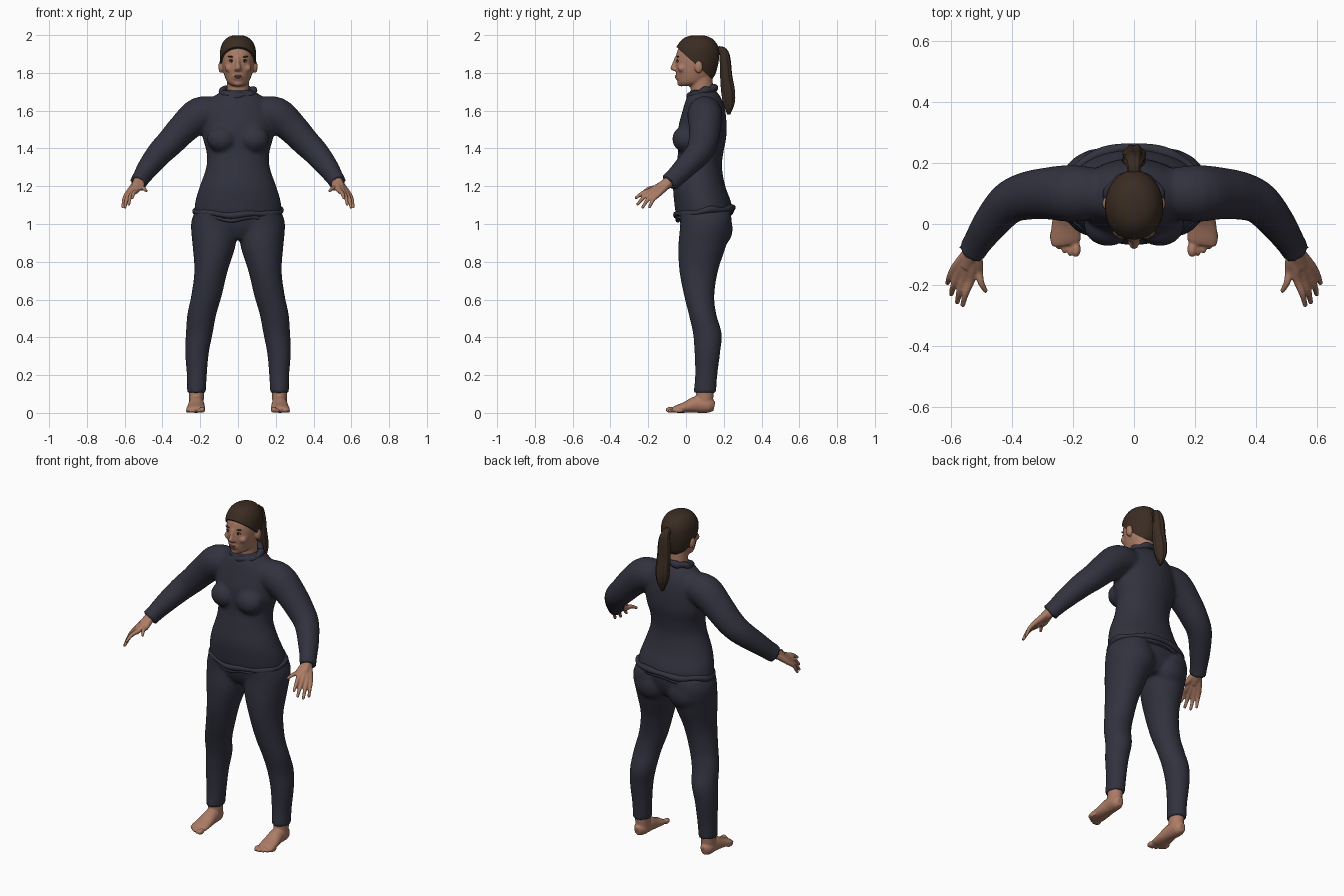
import bpy, bmesh, math
from mathutils import Vector, Matrix

if "Cube" in bpy.data.objects:
    bpy.data.objects.remove(bpy.data.objects["Cube"])


def material(name, r, g, b):
    m = bpy.data.materials.new(name)
    m.use_nodes = True
    m.diffuse_color = (r, g, b, 1)
    m.node_tree.nodes["Principled BSDF"].inputs["Base Color"].default_value = (r, g, b, 1)
    return m


navy = material("navy cloth", .032, .032, .05)
skin = material("skin", .41, .2, .13)
brown = material("dark brown hair", .042, .025, .016)
lip = material("lips", .27, .1, .075)
white = material("eye white", .42, .36, .32)
dark = material("iris", .02, .012, .01)


def smooth_rings(rings, steps):
    """Catmull-Rom interpolation of (x, y, z, rx, ry) rings."""
    pts = [Vector(r) for r in rings]
    pts = [pts[0] * 2 - pts[1]] + pts + [pts[-1] * 2 - pts[-2]]
    out = []
    for a, b, c, d in zip(pts, pts[1:], pts[2:], pts[3:]):
        for i in range(steps):
            t = i / steps
            out.append((b * 2 + (c - a) * t + (a * 2 - b * 5 + c * 4 - d) * t * t
                        + (b * 3 - a - c * 3 + d) * t ** 3) / 2)
    return out + [pts[-2]]


def loft(bm, rings, flat=False, sides=32, steps=4, ridge=0.0):
    """Closed tube through elliptical rings; flat keeps every ring level."""
    rings = smooth_rings(rings, steps)
    loops = []
    for i, r in enumerate(rings):
        t = Vector((0, 0, 1))
        if not flat:
            before, after = rings[max(i - 1, 0)], rings[min(i + 1, len(rings) - 1)]
            t = Vector((after - before)[:3]).normalized()
        a = (Vector((1, 0, 0)) - t * t.x).normalized()
        b = t.cross(a)
        loop = []
        for k in range(sides):
            w = math.tau * k / sides
            s = 1 + ridge * math.cos(8 * w + i * .15)
            loop.append(bm.verts.new(Vector(r[:3]) + (a * r[3] * math.cos(w) + b * r[4] * math.sin(w)) * s))
        loops.append(loop)
    for p, q in zip(loops, loops[1:]):
        for k in range(sides):
            n = (k + 1) % sides
            bm.faces.new((p[k], p[n], q[n], q[k]))
    bm.faces.new(loops[0][::-1])
    bm.faces.new(loops[-1])


def ball(bm, loc, size, turn=0.0):
    m = Matrix.Translation(loc) @ Matrix.Rotation(turn, 4, 'Y') @ Matrix.Diagonal((*size, 1))
    bmesh.ops.create_uvsphere(bm, u_segments=20, v_segments=12, radius=1, matrix=m)


def mirror(bm):
    got = bmesh.ops.duplicate(bm, geom=bm.verts[:] + bm.edges[:] + bm.faces[:])
    for v in got["geom"]:
        if isinstance(v, bmesh.types.BMVert):
            v.co.x *= -1


def finish(name, bm, mat, voxel=0.0, side=1, relax=5):
    """Make the object; voxel above zero fuses its pieces into one skin."""
    for v in bm.verts:
        v.co.x *= side
    bmesh.ops.recalc_face_normals(bm, faces=bm.faces)
    me = bpy.data.meshes.new(name)
    bm.to_mesh(me)
    bm.free()
    ob = bpy.data.objects.new(name, me)
    bpy.context.collection.objects.link(ob)
    bpy.ops.object.select_all(action='DESELECT')
    ob.select_set(True)
    bpy.context.view_layer.objects.active = ob
    if voxel:
        mod = ob.modifiers.new("fuse", 'REMESH')
        mod.mode = 'VOXEL'
        mod.voxel_size = voxel
        mod = ob.modifiers.new("relax", 'SMOOTH')
        mod.factor = .5
        mod.iterations = relax
        bpy.ops.object.convert(target='MESH')
    ob.data.materials.clear()
    ob.data.materials.append(mat)
    bpy.ops.object.shade_smooth_by_angle(angle=math.radians(55))
    return ob


def roll(name, y, z, rx, ry, r, tilt, wave):
    """Rolled cloth edge running round the body."""
    cu = bpy.data.curves.new(name, 'CURVE')
    cu.dimensions = '3D'
    cu.bevel_depth = r
    cu.bevel_resolution = 3
    sp = cu.splines.new('POLY')
    n = 72
    sp.points.add(n - 1)
    for i, p in enumerate(sp.points):
        w = math.tau * i / n
        lift = tilt * math.sin(w) + wave * math.sin(5 * w + 1) + wave * math.sin(8 * w) / 2
        p.co = (rx * math.cos(w), y + ry * math.sin(w), z + lift, 1)
        p.radius = 1 + .15 * math.sin(7 * w)
    sp.use_cyclic_u = True
    ob = bpy.data.objects.new(name, cu)
    bpy.context.collection.objects.link(ob)
    bpy.ops.object.select_all(action='DESELECT')
    ob.select_set(True)
    bpy.context.view_layer.objects.active = ob
    bpy.ops.object.convert(target='MESH')
    ob = bpy.context.view_layer.objects.active
    ob.data.materials.clear()
    ob.data.materials.append(navy)
    bpy.ops.object.shade_smooth_by_angle(angle=math.radians(55))


# Sweater: sleeves and bust mirrored, then the trunk
bm = bmesh.new()
loft(bm, [(.1, .1, 1.59, .08, .08), (.2, .1, 1.58, .093, .093), (.285, .1, 1.51, .083, .085),
          (.36, .09, 1.43, .074, .078), (.415, .065, 1.375, .068, .07), (.475, -.005, 1.3, .057, .06),
          (.515, -.065, 1.24, .046, .052), (.53, -.09, 1.217, .047, .053)])
ball(bm, (.085, -.005, 1.45), (.08, .068, .07))
mirror(bm)
loft(bm, [(0, .098, 1.05, .232, .152), (0, .087, 1.12, .226, .15), (0, .07, 1.2, .202, .138),
          (0, .068, 1.3, .168, .122), (0, .078, 1.38, .166, .12), (0, .085, 1.45, .185, .127),
          (0, .088, 1.52, .19, .127), (0, .095, 1.6, .18, .113), (0, .095, 1.66, .145, .095),
          (0, .09, 1.71, .078, .066)], flat=True, sides=64)
finish("sweater", bm, navy, .011)
roll("sweater_hem", .1, 1.068, .226, .15, .016, .018, .004)
roll("sweater_lower_fold", .1, 1.045, .222, .145, .01, .018, .006)
roll("sweater_collar", .088, 1.7, .083, .066, .018, .022, .003)

# Trousers: legs and seat mirrored, then the pelvis
bm = bmesh.new()
loft(bm, [(.22, .1, .105, .05, .06), (.218, .107, .2, .053, .059), (.217, .113, .32, .063, .068),
          (.205, .113, .42, .071, .076), (.192, .088, .52, .077, .073), (.167, .07, .62, .081, .08),
          (.143, .067, .75, .088, .102), (.127, .085, .88, .113, .126), (.125, .105, 1, .124, .136),
          (.115, .1, 1.07, .113, .136)], flat=True)
ball(bm, (.11, .165, .975), (.105, .083, .1))
mirror(bm)
loft(bm, [(0, .1, .92, .07, .09), (0, .1, .97, .2, .12), (0, .1, 1.02, .238, .135),
          (0, .1, 1.07, .225, .14)], flat=True, sides=64)
finish("trousers", bm, navy, .011)

# Head with neck, nose, chin and ears
skull = [(0, -.002, 1.73, .028, .028), (0, .03, 1.747, .054, .073), (0, .045, 1.78, .07, .094),
         (0, .05, 1.82, .08, .105), (0, .055, 1.87, .086, .11), (0, .06, 1.92, .084, .105),
         (0, .062, 1.96, .066, .081), (0, .062, 1.981, .041, .052), (0, .062, 1.99, .014, .018)]
bm = bmesh.new()
ball(bm, (.09, .067, 1.832), (.014, .022, .034))
ball(bm, (.013, -.06, 1.818), (.009, .01, .008))
ball(bm, (.045, -.022, 1.825), (.026, .022, .022))
mirror(bm)
loft(bm, skull, flat=True)
loft(bm, [(0, .095, 1.62, .066, .062), (0, .085, 1.71, .06, .06), (0, .08, 1.78, .06, .06)], flat=True)
loft(bm, [(0, -.047, 1.885, .01, .012), (0, -.059, 1.85, .011, .014), (0, -.067, 1.825, .015, .016),
          (0, -.058, 1.81, .012, .011)], flat=True, sides=16)
ball(bm, (0, -.026, 1.745), (.026, .02, .017))
ball(bm, (0, -.042, 1.779), (.03, .014, .02))
finish("head", bm, skin, .0055, relax=4)

# Eyes, brows and mouth
for part, mat, loc, size, turn in (
        ("eyes", white, (.034, -.043, 1.862), (.014, .006, .006), 0),
        ("irises", dark, (.034, -.047, 1.862), (.006, .004, .006), 0),
        ("upper_lids", dark, (.034, -.044, 1.868), (.016, .006, .002), 0),
        ("brows", brown, (.036, -.043, 1.885), (.019, .007, .0035), -.1)):
    bm = bmesh.new()
    ball(bm, loc, size, turn)
    mirror(bm)
    finish(part, bm, mat)
bm = bmesh.new()
ball(bm, (0, -.049, 1.784), (.023, .009, .005))
ball(bm, (0, -.049, 1.776), (.019, .009, .006))
finish("lips", bm, lip)

# Swept-back hair, trimmed along a sloping hairline
bm = bmesh.new()
grow = .009
loft(bm, [(x, y, z + grow * (z > 1.9), rx + grow, ry + grow) for x, y, z, rx, ry in skull],
     flat=True, sides=48)
bmesh.ops.bisect_plane(bm, geom=bm.verts[:] + bm.edges[:] + bm.faces[:],
                       plane_co=(0, -.045, 1.932), plane_no=(0, .175, .195), clear_inner=True)
bmesh.ops.holes_fill(bm, edges=bm.edges[:], sides=0)
finish("hair_cap", bm, brown)

# Ponytail with ridged strands
bm = bmesh.new()
loft(bm, [(0, .15, 1.905, .022, .022), (0, .178, 1.92, .02, .02), (0, .2, 1.905, .026, .024),
          (0, .208, 1.86, .034, .028), (0, .213, 1.78, .037, .031), (0, .223, 1.7, .038, .036),
          (0, .227, 1.64, .03, .03), (0, .226, 1.58, .008, .008)], sides=48, ridge=.08)
finish("ponytail", bm, brown)

# Hands: one tube per finger from wrist to tip, fused at the palm
fingers = [((.535, -.185, 1.178), (.56, -.265, 1.138)), ((.556, -.18, 1.168), (.578, -.256, 1.105)),
           ((.574, -.165, 1.16), (.598, -.23, 1.088)), ((.587, -.146, 1.157), (.61, -.193, 1.09)),
           ((.508, -.155, 1.192), (.486, -.218, 1.176))]
wrist = Vector((.52, -.07, 1.237))
for side, label in ((1, "left"), (-1, "right")):
    bm = bmesh.new()
    loft(bm, [(*wrist, .03, .034), (.533, -.105, 1.212, .027, .03), (.548, -.14, 1.19, .02, .024)])
    for knuckle, tip in fingers:
        k, t = Vector(knuckle), Vector(tip)
        mid = k.lerp(t, .5) + Vector((.004, -.004, .006))
        loft(bm, [(*wrist.lerp(k, .25), .02, .02), (*wrist.lerp(k, .65), .018, .018),
                  (*k, .0145, .0145), (*mid, .011, .011), (*t, .008, .008)], sides=16)
        ball(bm, t, (.008, .008, .008))
    finish(label + "_hand", bm, skin, .0045, side, relax=3)

    # Bare foot with ankle and five toes
    bm = bmesh.new()
    loft(bm, [(.222, .15, .034, .018, .026), (.222, .12, .04, .037, .04), (.22, .06, .045, .041, .045),
              (.222, 0, .03, .047, .03), (.224, -.05, .02, .05, .02), (.222, -.068, .016, .045, .014)])
    loft(bm, [(.22, .1, .15, .042, .048), (.22, .1, .1, .04, .046), (.22, .095, .04, .038, .046)], flat=True)
    for i in range(5):
        size = .016 if i == 0 else .0115 - i * .0005
        ball(bm, (.19 + i * .019, -.083 + i * i * .0027, size), (size, .026, size))
    finish(label + "_foot", bm, skin, .005, side, relax=3)
